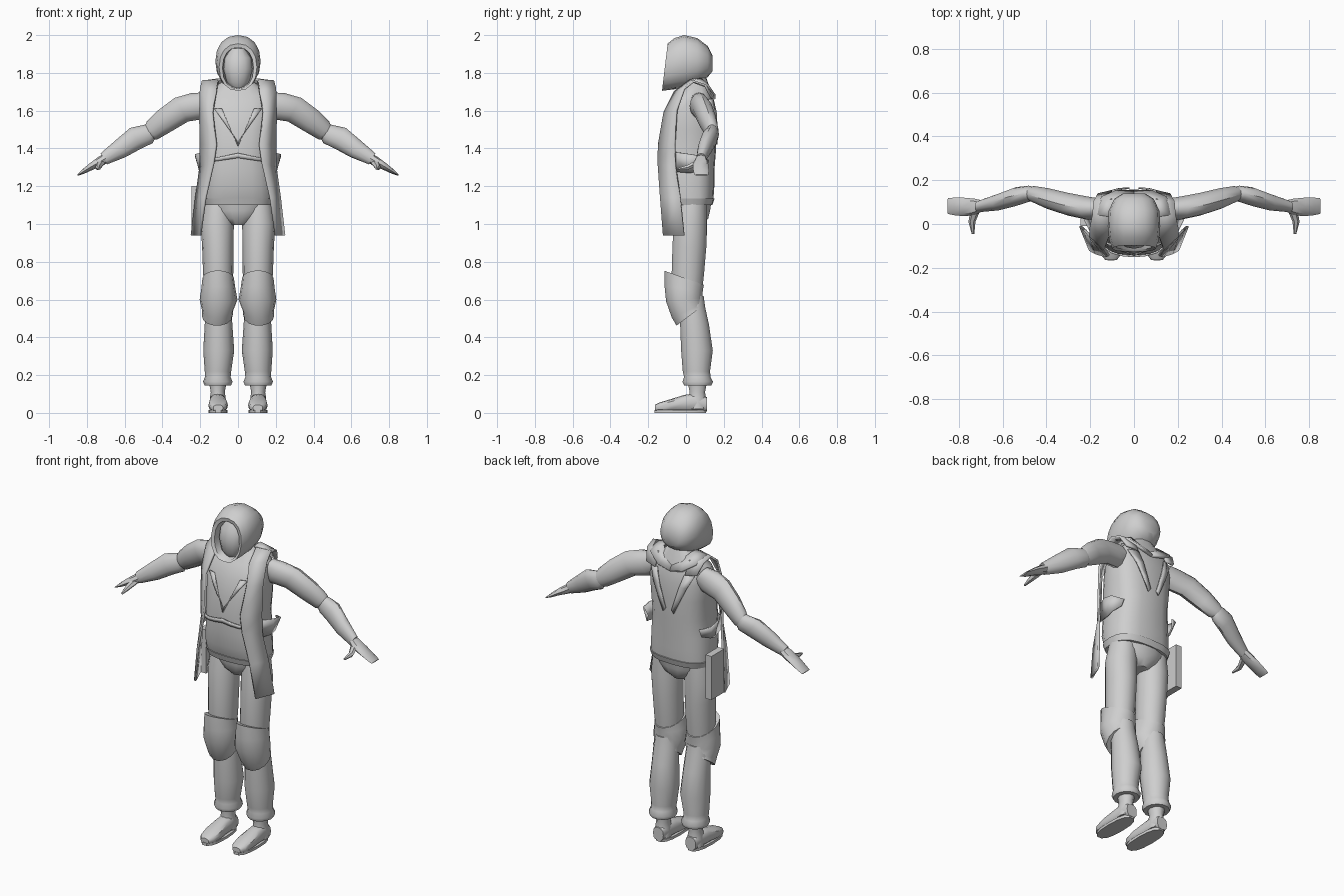
import bpy, bmesh, math
from mathutils import Vector

grey = bpy.data.materials.new("plain grey")
grey.diffuse_color = (0.62, 0.62, 0.62, 1)
X, Y, Z = Vector((1, 0, 0)), Vector((0, 1, 0)), Vector((0, 0, 1))


def finish(name, bm, mirror=False, thick=0, angle=40):
    bmesh.ops.recalc_face_normals(bm, faces=bm.faces)
    me = bpy.data.meshes.new(name)
    bm.to_mesh(me)
    bm.free()
    me.materials.append(grey)
    ob = bpy.data.objects.new(name, me)
    bpy.context.collection.objects.link(ob)
    bpy.ops.object.select_all(action='DESELECT')
    ob.select_set(True)
    bpy.context.view_layer.objects.active = ob
    bpy.ops.object.shade_smooth_by_angle(angle=math.radians(angle))
    if thick:
        s = ob.modifiers.new("thickness", 'SOLIDIFY')
        s.thickness, s.offset = thick, 0
    if mirror:
        ob.modifiers.new("mirror", 'MIRROR')
    return ob


def loft(name, rings, u=X, v=Y, n=12, e=1.0, mirror=False, angle=40):
    """Skin rings of (x, y, z, radius u, radius v[, tilt])."""
    bm = bmesh.new()
    w, loops = u.cross(v), []
    for r in rings:
        vv = v + w * (r[5] if len(r) > 5 else 0)
        loop = []
        for i in range(n):
            c, s = math.cos(math.tau * i / n), math.sin(math.tau * i / n)
            c, s = math.copysign(abs(c) ** e, c), math.copysign(abs(s) ** e, s)
            loop.append(bm.verts.new(Vector(r[:3]) + u * r[3] * c + vv * r[4] * s))
        loops.append(loop)
    for a, b in zip(loops, loops[1:]):
        for i in range(n):
            j = (i + 1) % n
            bm.faces.new((a[i], a[j], b[j], b[i]))
    bm.faces.new(loops[0])
    bm.faces.new(loops[-1])
    return finish(name, bm, mirror, 0, angle)


def ribbon(name, pairs, mirror=True, thick=0.008):
    """Strip of cloth between pairs of edge points."""
    bm = bmesh.new()
    rows = [(bm.verts.new(a), bm.verts.new(b)) for a, b in pairs]
    for (a, b), (c, d) in zip(rows, rows[1:]):
        bm.faces.new((a, b, d, c))
    return finish(name, bm, mirror, thick)


# Torso: jacket body up to the neck
TORSO = [(0, .02, 1.13, .185, .125), (0, .01, 1.20, .185, .14), (0, .01, 1.28, .180, .14),
         (0, .008, 1.38, .170, .15), (0, .018, 1.50, .180, .14), (0, .025, 1.60, .185, .132),
         (0, .04, 1.68, .175, .10), (0, .05, 1.725, .12, .075), (0, .05, 1.78, .055, .055)]
E = 0.75
loft("jacket_body", TORSO, n=20, e=E)
loft("jacket_hem", [(0, .02, 1.10, .18, .12), (0, .02, 1.135, .192, .131)], n=20, e=E)
loft("hips", [(0, .03, .995, .05, .06), (0, .03, 1.03, .11, .09), (0, .03, 1.07, .155, .10),
              (0, .03, 1.14, .175, .11)], n=14)


def surf(x, z, side=-1, off=0.006):
    """Point just above the front or back of the jacket."""
    for a, b in zip(TORSO, TORSO[1:]):
        if a[2] <= z <= b[2]:
            t = (z - a[2]) / (b[2] - a[2])
            cy, rx, ry = (a[k] + (b[k] - a[k]) * t for k in (1, 3, 4))
            h = max(0, 1 - abs(x / rx) ** (2 / E)) ** (E / 2)
            return (x, cy + side * (ry * h + off), z)


# Crossed chest straps, belt line and back straps laid on the jacket
ribbon("chest_strap", [(surf(.125 - .12 * t, 1.61 - .17 * t), surf(.085 - .085 * t, 1.61 - .2 * t))
                       for t in (0, .33, .66, 1)])
ribbon("belt", [(surf(x, 1.375 - .2 * x), surf(x, 1.35 - .15 * x)) for x in (0, .05, .1, .14, .16)])
ribbon("back_strap", [(surf(.145 - .11 * t, 1.66 - .24 * t, 1), surf(.09 - .07 * t, 1.66 - .22 * t, 1))
                      for t in (0, .33, .66, 1)])

# Lapels running over the shoulders and hanging as long tails
ribbon("lapel", [
    ((.165, .135, 1.67), (.10, .15, 1.66)), ((.185, .10, 1.735), (.10, .11, 1.735)),
    ((.19, .04, 1.755), (.105, .02, 1.76)), ((.2, -.01, 1.715), (.115, -.06, 1.70)),
    ((.202, -.05, 1.60), (.135, -.115, 1.59)), ((.2, -.06, 1.42), (.115, -.145, 1.42)),
    ((.2, -.055, 1.30), (.13, -.147, 1.32)), ((.222, -.03, 1.14), (.172, -.135, 1.14)),
    ((.245, -.01, .94), (.2, -.12, .94))], thick=.012)

# Flared side flaps at the waist
ribbon("waist_flap", [((.17, -.09, 1.385), (.175, -.09, 1.28)), ((.225, .02, 1.37), (.2, .02, 1.27)),
                      ((.225, .08, 1.36), (.2, .06, 1.28)), ((.17, .12, 1.34), (.178, .11, 1.30))])

# Collar folds behind the neck
ribbon("collar", [((0, .10, 1.725), (0, .15, 1.66)), ((.06, .10, 1.735), (.08, .15, 1.68)),
                  ((.09, .08, 1.765), (.15, .12, 1.725)), ((.09, .03, 1.765), (.165, .04, 1.755))],
       thick=.016)

# Hip pouch on one side
bm = bmesh.new()
bmesh.ops.create_cube(bm, size=1)
for p in bm.verts:
    p.co = Vector((-.225 + p.co.x * .04, .05 + p.co.y * .12, 1.07 + p.co.z * .26))
finish("hip_pouch", bm)

# Hood with a recessed opening, and the face inside
loft("hood", [(0, -.04, 1.83, .075, .105), (0, -.105, 1.825, .082, .11, -.1),
              (0, -.112, 1.83, .10, .125, -.12), (0, -.075, 1.847, .113, .137, -.1),
              (0, -.01, 1.86, .12, .14), (0, .06, 1.862, .116, .122),
              (0, .115, 1.86, .09, .082), (0, .14, 1.85, .05, .042)], u=X, v=Z, n=16, e=.9)
loft("face", [(0, -.05, 1.715, .03, .03), (0, -.055, 1.75, .06, .05), (0, -.055, 1.82, .076, .058),
              (0, -.05, 1.88, .07, .052), (0, -.04, 1.93, .035, .03)], n=12)

# Arms: sleeve, forearm, hand and thumb
tilt = Vector((.5, 0, .866))
loft("upper_arm", [(.15, .07, 1.645, .045, .06), (.21, .072, 1.625, .053, .078), (.30, .09, 1.605, .052, .072),
                   (.39, .115, 1.545, .048, .066), (.455, .135, 1.495, .038, .055),
                   (.48, .14, 1.48, .03, .035)], u=Y, v=tilt, mirror=True)
loft("forearm", [(.455, .138, 1.495, .03, .04), (.48, .138, 1.475, .037, .055), (.54, .125, 1.455, .043, .062),
                 (.62, .10, 1.40, .038, .052), (.71, .08, 1.345, .026, .034)], u=Y, v=tilt, mirror=True)
loft("hand", [(.69, .083, 1.355, .024, .026), (.73, .078, 1.33, .038, .026), (.775, .078, 1.305, .042, .019),
              (.815, .08, 1.28, .041, .013), (.85, .082, 1.259, .036, .004)],
     u=Y, v=tilt, n=8, mirror=True)
loft("thumb", [(.725, .06, 1.325, .022, .018), (.74, .01, 1.30, .016, .015), (.735, -.045, 1.29, .006, .006)],
     u=X, v=Z, n=6, mirror=True)

# Legs: thigh, knee wrap, lower trouser, cuff
loft("thigh", [(.105, .03, 1.11, .075, .08), (.11, .022, 1.0, .088, .09), (.107, .018, .88, .083, .092),
               (.105, .01, .74, .08, .088), (.105, .01, .62, .07, .075)], n=14, mirror=True)
loft("knee_wrap", [(.105, -.01, .715, .083, .107, -.36), (.104, -.012, .66, .09, .104, -.1),
                   (.103, -.01, .60, .10, .098, .1), (.108, .005, .54, .082, .082, .45),
                   (.11, .02, .515, .082, .072, .75)], n=14, mirror=True, angle=35)
loft("lower_leg", [(.105, .03, .62, .06, .065), (.105, .035, .56, .07, .068), (.103, .045, .47, .073, .078),
                   (.102, .058, .33, .082, .086), (.106, .055, .22, .07, .074), (.107, .06, .19, .068, .072),
                   (.107, .062, .165, .078, .083), (.107, .062, .145, .07, .074)], n=14, mirror=True, angle=50)

# Boots: ankle, foot and sole
loft("ankle", [(.107, .06, .02, .045, .052), (.107, .06, .08, .042, .048), (.107, .06, .11, .037, .043),
               (.107, .06, .17, .048, .055)], n=10, mirror=True)
loft("foot", [(.105, -.165, .026, .026, .016), (.105, -.14, .031, .045, .024), (.105, -.08, .04, .052, .033),
              (.106, -.01, .05, .045, .045), (.107, .06, .055, .043, .05), (.107, .11, .045, .034, .038)],
     u=X, v=Z, n=12, e=.75, mirror=True)
loft("sole", [(.105, -.03, 0, .05, .14), (.105, -.03, .016, .05, .14)], n=14, e=.8, mirror=True)
